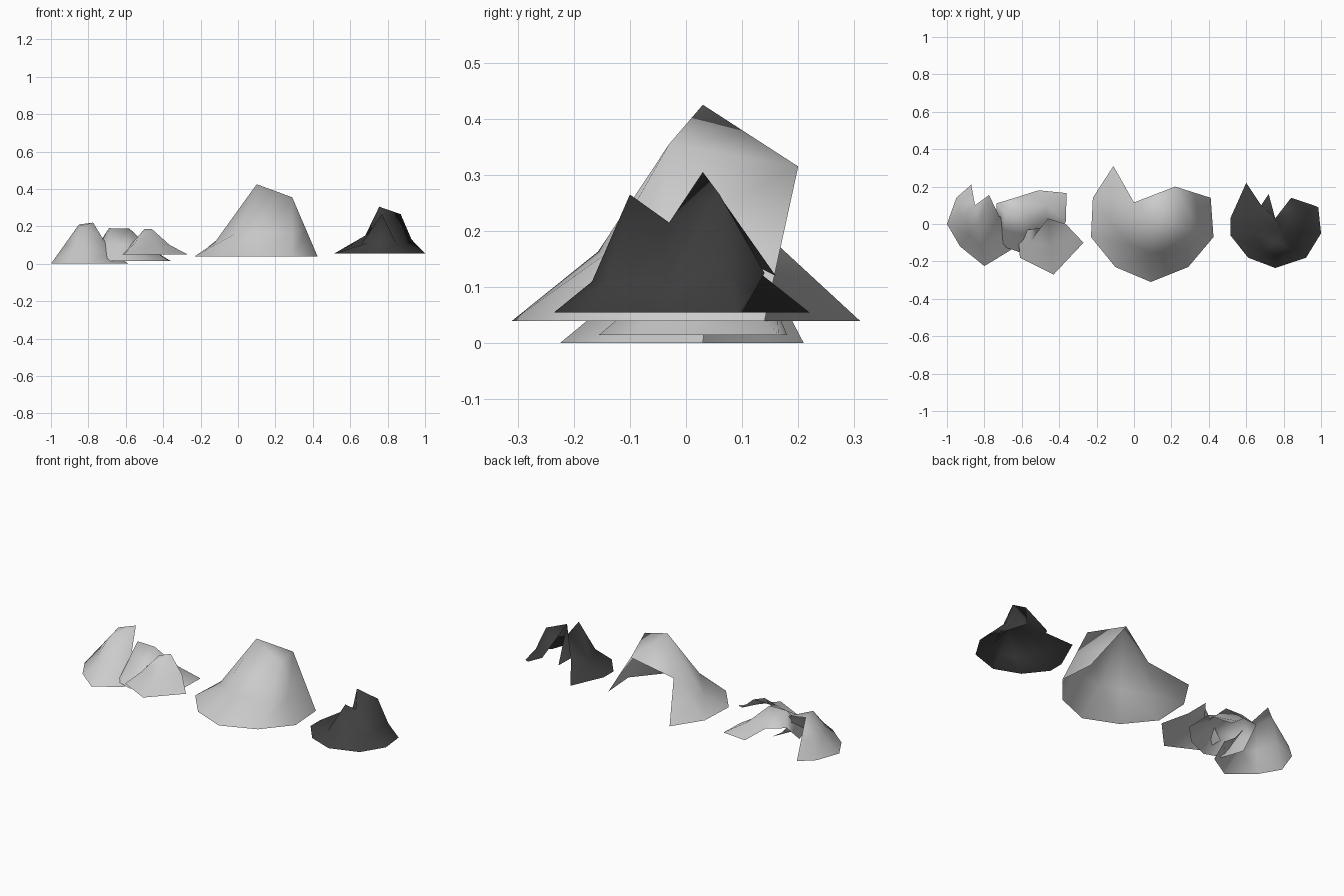
import bpy, bmesh
from mathutils import Vector

if "Cube" in bpy.data.objects:
    bpy.data.objects.remove(bpy.data.objects["Cube"])


def rock(name, z0, f, tops, rim, caps=(), mat=None):
    """Open shell: rim entries (x, y, top index, sag) rise through a mid ring to the crest."""
    bm = bmesh.new()
    t = [bm.verts.new(p) for p in tops]
    low, mid = [], []
    for x, y, i, sag in rim:
        b = Vector((x, y, z0))
        m = b.lerp(Vector(tops[i]), f)
        m.z -= sag
        low.append(bm.verts.new(b))
        mid.append(bm.verts.new(m))
    for k in range(len(rim) - 1):
        bm.faces.new((low[k], low[k + 1], mid[k + 1], mid[k]))
        a, b = t[rim[k][2]], t[rim[k + 1][2]]
        if a is b:
            bm.faces.new((mid[k], mid[k + 1], a))
        else:
            bm.faces.new((mid[k], mid[k + 1], b))
            bm.faces.new((mid[k], b, a))
    for c in caps:
        bm.faces.new([t[i] for i in c])
    bmesh.ops.recalc_face_normals(bm, faces=bm.faces)
    # outer side must face up
    if sum(fc.normal.z * fc.calc_area() for fc in bm.faces) < 0:
        bmesh.ops.reverse_faces(bm, faces=bm.faces)
    me = bpy.data.meshes.new(name)
    bm.to_mesh(me)
    bm.free()
    for p in me.polygons:
        p.use_smooth = True
    ob = bpy.data.objects.new(name, me)
    bpy.context.collection.objects.link(ob)
    if mat:
        me.materials.append(mat)
    return ob


dark = bpy.data.materials.new("dark_stone")
dark.diffuse_color = (0.05, 0.05, 0.05, 1)
dark.use_nodes = True
dark.node_tree.nodes["Principled BSDF"].inputs["Base Color"].default_value = dark.diffuse_color

# large central rock, open at the back right
rock("large_rock", 0.04, 0.45,
     [(0, .115, .22), (.1, .03, .425), (.29, -.03, .355), (.22, .2, .315)],
     [(-.11, .31, 0, 0), (-.22, .14, 0, 0), (-.23, -.07, 0, .01), (-.10, -.23, 1, .05),
      (.09, -.31, 1, .05), (.29, -.23, 2, .02), (.425, -.07, 2, 0), (.41, .14, 3, 0)],
     [(0, 1, 3), (1, 2, 3)])

# dark rock on the right: low skirt, steep crest with a notch between two peaks
rock("dark_rock", 0.055, 0.5,
     [(.68, .1, .15), (.755, .03, .305), (.77, -.1, .265), (.87, .06, .265),
      (.84, .14, .125), (.79, -.03, .215), (.72, .16, .12)],
     [(.60, .22, 0, 0), (.515, .03, 0, 0), (.515, -.06, 5, .04), (.61, -.18, 2, .05),
      (.755, -.235, 2, .05), (.92, -.18, 2, .05), (1, -.05, 5, .04), (.985, .09, 3, .03),
      (.96, .1, 4, 0)],
     [(0, 1, 5), (1, 3, 5), (1, 3, 4), (0, 1, 6)], dark)

# leftmost rock
rock("left_rock", 0, 0.5,
     [(-.85, .1, .21), (-.775, .155, .22), (-.72, .04, .13), (-.83, 0, .205)],
     [(-.87, .21, 0, 0), (-.95, .14, 0, 0), (-1, 0, 0, 0), (-.93, -.12, 3, .01),
      (-.8, -.225, 3, .01), (-.66, -.14, 2, .01), (-.585, .03, 2, .02)],
     [(0, 1, 3), (1, 2, 3)])

# middle small rock, partly under the front one
rock("middle_rock", 0.015, 0.5,
     [(-.735, .11, .12), (-.69, .05, .19), (-.58, .05, .188), (-.62, .145, .1)],
     [(-.74, 0, 0, 0), (-.7, -.12, 1, 0), (-.6, -.155, 2, 0), (-.47, -.1, 2, .02),
      (-.365, .01, 2, .02), (-.36, .165, 2, .02), (-.51, .18, 3, 0)],
     [(0, 1, 2), (0, 2, 3)])

# front small rock
rock("front_rock", 0.05, 0.5,
     [(-.5, -.02, .185), (-.46, .03, .185), (-.365, 0, .1)],
     [(-.62, -.04, 0, 0), (-.61, -.18, 0, .01), (-.43, -.27, 1, .01),
      (-.27, -.1, 2, 0)])
